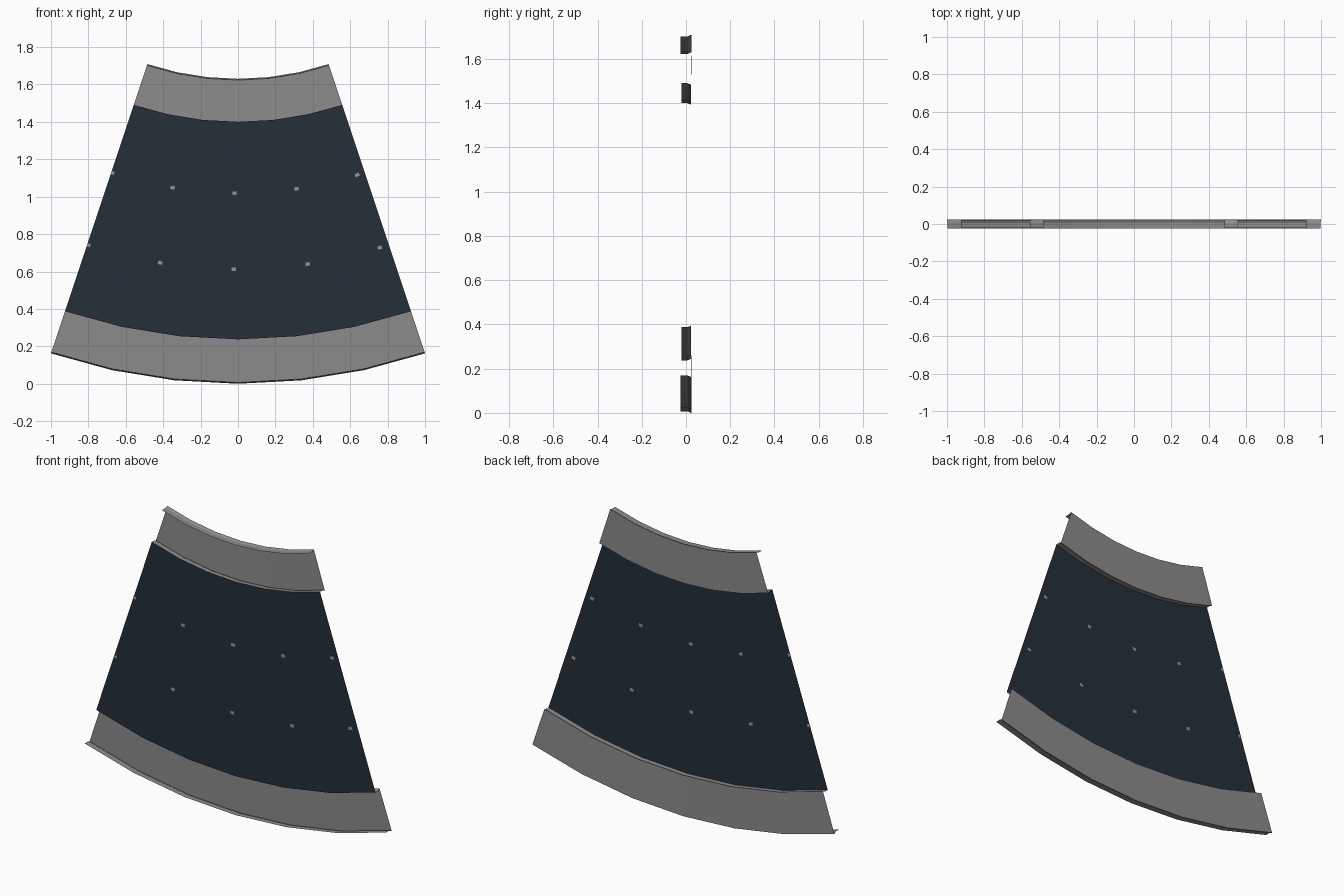
import bpy, math

if "Cube" in bpy.data.objects:
    bpy.data.objects.remove(bpy.data.objects["Cube"])

HALF = math.atan(1 / 3)      # half angle of the sector
R = 1 / math.sin(HALF)       # outer radius, also height of the arc centre
SEGS = 6


def material(name, rgb):
    m = bpy.data.materials.new(name)
    m.diffuse_color = (*rgb, 1)
    m.use_nodes = True
    m.node_tree.nodes["Principled BSDF"].inputs["Base Color"].default_value = m.diffuse_color
    return m


grey = material("metal grey", (0.26, 0.26, 0.26))
navy = material("dark slate", (0.018, 0.029, 0.039))
pale = material("pale grey", (0.30, 0.30, 0.30))


def point(r, y, a):
    return (r * math.sin(a), y, R - r * math.cos(a))


def sweep(name, profile, mat, a0=-HALF, a1=HALF, segs=SEGS):
    """Sweep an open (radius, y) profile round the arc centre."""
    n = len(profile)
    verts = [point(r, y, a0 + (a1 - a0) * i / segs)
             for i in range(segs + 1) for r, y in profile]
    faces = [(i * n + j, (i + 1) * n + j, (i + 1) * n + j + 1, i * n + j + 1)
             for i in range(segs) for j in range(n - 1)]
    me = bpy.data.meshes.new(name)
    me.from_pydata(verts, [], faces)
    me.materials.append(mat)
    ob = bpy.data.objects.new(name, me)
    bpy.context.collection.objects.link(ob)
    return ob


# Frame bands: front lip, small flare, flat back flange, then step to the panel
def frame(name, rim, inner, out):
    sweep(name, [(rim - out * 0.007, -0.025), (rim - out * 0.007, 0.008),
                 (rim, 0.022), (rim, 0.025),
                 (inner - out * 0.007, 0.022),
                 (inner, 0.006), (inner, -0.02)], grey)


frame("outer_frame", R, 2.925, 1)
frame("inner_frame", 1.532, 1.762, -1)

# Dark sheet between the frames
sweep("panel", [(2.925, -0.02), (1.762, -0.02)], navy)

# Two rows of tiny pale flecks, on both faces of the sheet
for row, r in enumerate((2.143, 2.55)):
    for k in range(-2, 3):
        a = math.radians(-0.5 + 8.9 * k)
        w = 0.012 / r
        lo, hi = max(a - w, -HALF), min(a + w, HALF)
        for side, y in (("front", -0.021), ("back", -0.019)):
            sweep(f"fleck_{side}_{row}_{k + 2}",
                  [(r - 0.009, y), (r + 0.009, y)], pale, lo, hi, 1)
